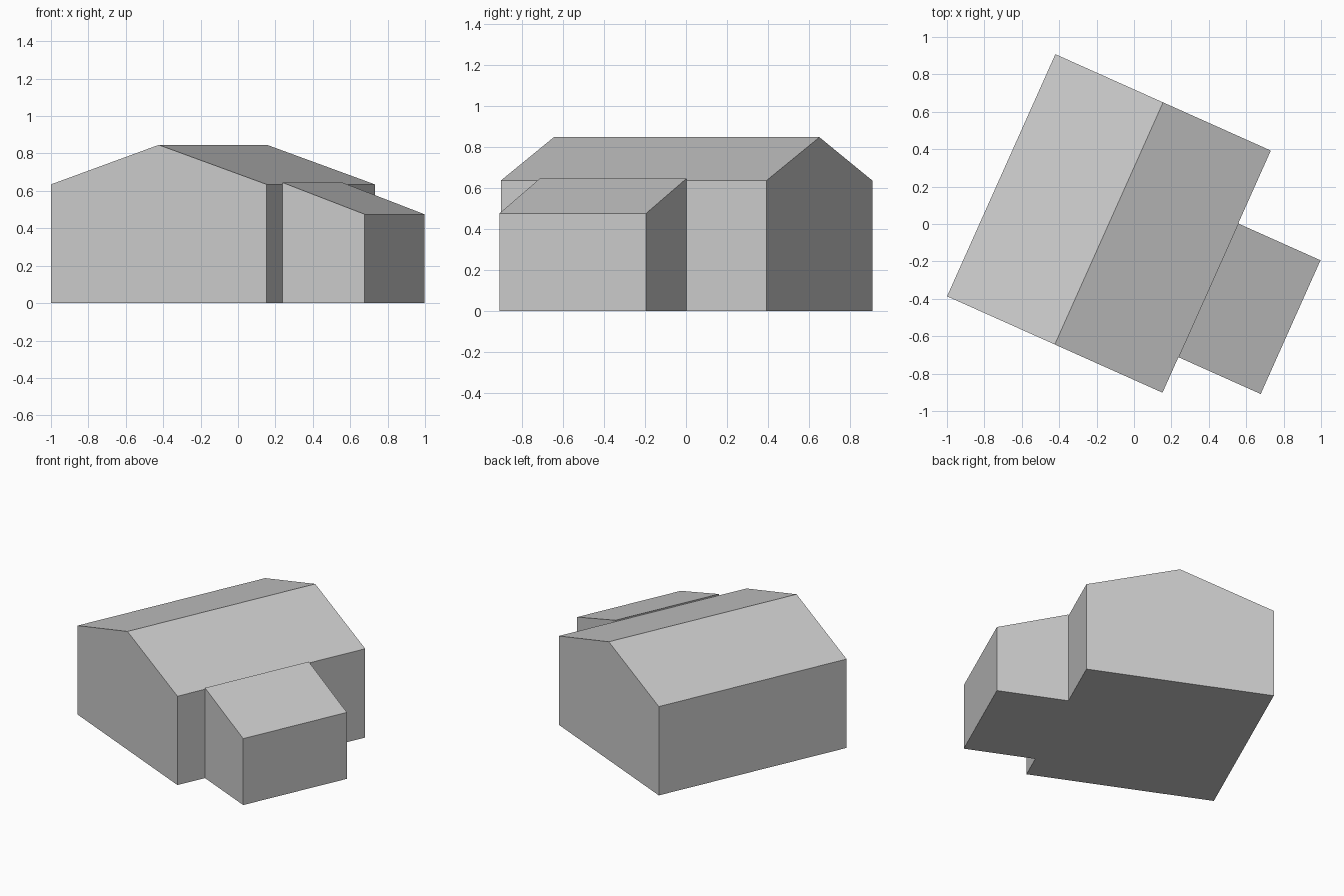
import bpy
import bmesh
from math import radians
from mathutils import Matrix, Vector

cube = bpy.data.objects.get("Cube")
if cube:
    bpy.data.objects.remove(cube, do_unlink=True)

# Single plain grey for walls and roofs
grey = bpy.data.materials.new("light grey")
grey.use_nodes = True
grey.diffuse_color = (0.6, 0.6, 0.6, 1)
grey.node_tree.nodes["Principled BSDF"].inputs["Base Color"].default_value = (0.6, 0.6, 0.6, 1)

# The whole building is turned on its plot
placement = Matrix.Translation((-0.134, 0.003, 0)) @ Matrix.Rotation(radians(-24.1), 4, "Z")


def block(name, profile, start, end):
    """Extrude an (x, z) gable profile along y and place it."""
    bm = bmesh.new()
    gable = bm.faces.new([bm.verts.new((x, start, z)) for x, z in profile])
    result = bmesh.ops.extrude_face_region(bm, geom=[gable])
    moved = [v for v in result["geom"] if isinstance(v, bmesh.types.BMVert)]
    bmesh.ops.translate(bm, verts=moved, vec=Vector((0, end - start, 0)))
    bmesh.ops.recalc_face_normals(bm, faces=bm.faces)
    mesh = bpy.data.meshes.new(name)
    bm.to_mesh(mesh)
    bm.free()
    mesh.materials.append(grey)
    obj = bpy.data.objects.new(name, mesh)
    obj.matrix_world = placement
    bpy.context.collection.objects.link(obj)


# Main house with a central ridge
half, length = 0.631, 0.709
block("main_house",
      [(-half, 0), (half, 0), (half, 0.635), (0, 0.846), (-half, 0.635)],
      -length, length)

# Lean-to against the side wall, its top just above the eave
outer = 1.113
block("lean_to",
      [(half, 0), (outer, 0), (outer, 0.475), (half, 0.645)],
      -0.501, 0.282)
